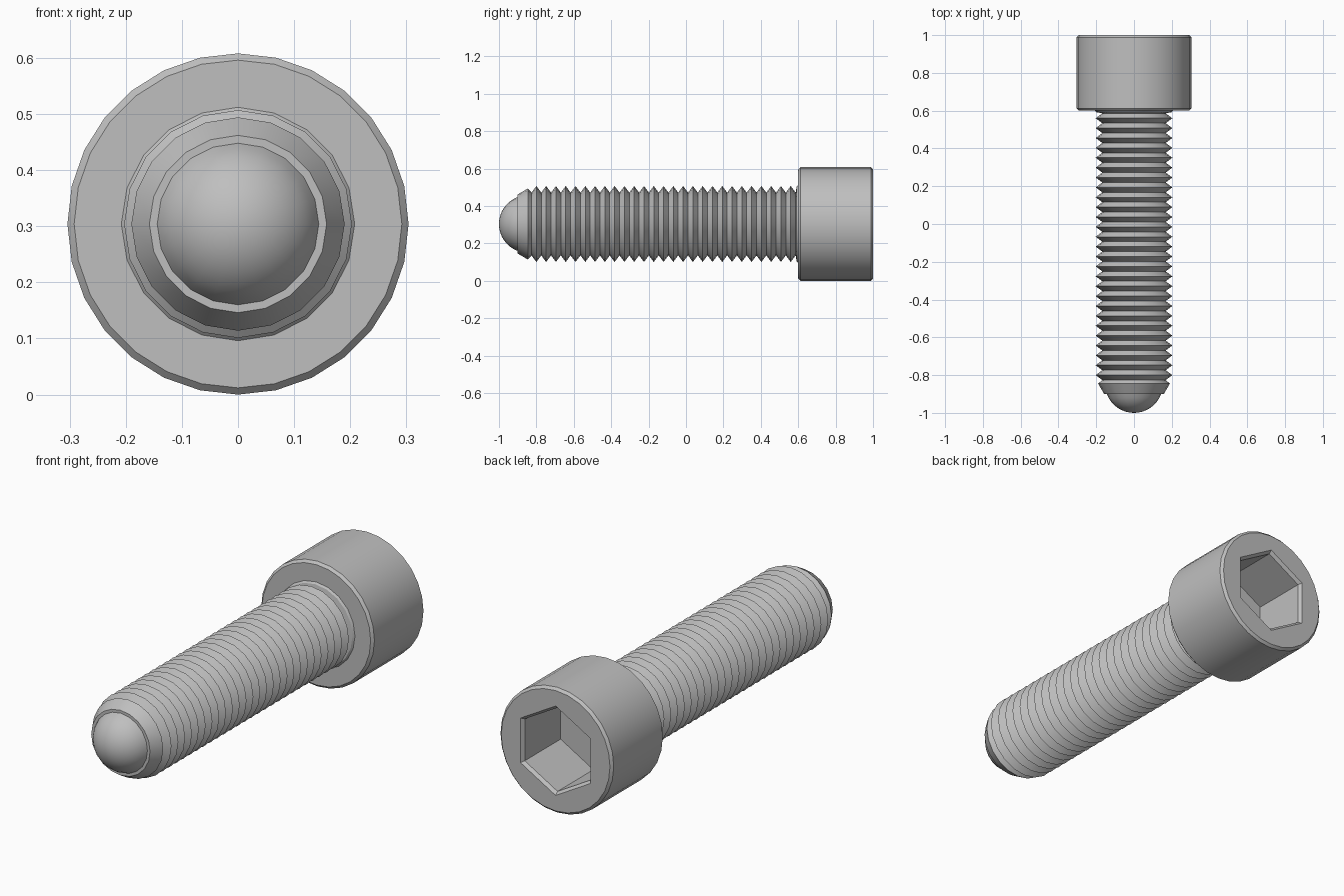
import bpy, bmesh
from math import sin, cos, pi, radians, asin

cube = bpy.data.objects.get("Cube")
if cube:
    bpy.data.objects.remove(cube, do_unlink=True)

AXIS_Z = 0.304

steel = bpy.data.materials.new("grey_steel")
steel.use_nodes = True
grey = (0.52, 0.52, 0.52, 1)
steel.diffuse_color = grey
steel.node_tree.nodes["Principled BSDF"].inputs["Base Color"].default_value = grey


def ring(bm, r, y, sides):
    turn = 2 * pi / sides
    return [bm.verts.new((r * sin(i * turn), y, AXIS_Z + r * cos(i * turn))) for i in range(sides)]


def lathe(bm, profile, sides):
    """Skin (radius, y) rings along the bolt axis and return them."""
    rings = [ring(bm, r, y, sides) for r, y in profile]
    for a, b in zip(rings, rings[1:]):
        for i in range(sides):
            j = (i + 1) % sides
            bm.faces.new((a[i], a[j], b[j], b[i]))
    return rings


def finish(bm, name):
    bmesh.ops.remove_doubles(bm, verts=bm.verts[:], dist=0.0005)
    bmesh.ops.recalc_face_normals(bm, faces=bm.faces[:])
    mesh = bpy.data.meshes.new(name)
    bm.to_mesh(mesh)
    bm.free()
    mesh.materials.append(steel)
    obj = bpy.data.objects.new(name, mesh)
    bpy.context.collection.objects.link(obj)
    bpy.ops.object.select_all(action='DESELECT')
    obj.select_set(True)
    bpy.context.view_layer.objects.active = obj
    bpy.ops.object.shade_smooth_by_angle(angle=radians(30))


# Cylindrical head with small chamfers
bm = bmesh.new()
outer = lathe(bm, [(0.292, 0.6), (0.304, 0.612), (0.304, 0.988), (0.292, 1.0)], 28)
bm.faces.new(outer[0])

# Hexagonal socket with a chamfered mouth and flat floor
socket = lathe(bm, [(0.217, 1.0), (0.203, 0.985), (0.203, 0.71)], 6)
bm.faces.new(socket[-1])

# Flat rim between the socket and the head's edge
rim = []
for loop in (outer[-1], socket[0]):
    rim += [bm.edges.get((a, b)) for a, b in zip(loop, loop[1:] + loop[:1])]
bmesh.ops.triangle_fill(bm, edges=rim, use_beauty=True, normal=(0, 1, 0))
finish(bm, "socket_head")

# Threaded shank: tapered lead-in, V-shaped ridges, fillet under the head
CREST, ROOT, RIDGES = 0.203, 0.168, 27
FIRST, LAST = -0.8, 0.56
pitch = (LAST - FIRST) / (RIDGES - 1)
profile = [(0.158, -0.9), (0.19, -0.845), (ROOT, FIRST - pitch / 2)]
for k in range(RIDGES):
    y = FIRST + k * pitch
    profile += [(CREST, y), (ROOT, y + pitch / 2)]
profile += [(0.2, 0.592), (0.21, 0.602)]
bm = bmesh.new()
shank = lathe(bm, profile, 20)
bm.faces.new(shank[0])
bm.faces.new(shank[-1])
finish(bm, "threaded_shank")

# Rounded nose
BASE, HEIGHT, STEPS = 0.144, 0.1, 8
radius = (BASE ** 2 + HEIGHT ** 2) / (2 * HEIGHT)
sweep = asin(BASE / radius)
bm = bmesh.new()
dome = [(radius * sin(sweep * k / STEPS), -1 + radius * (1 - cos(sweep * k / STEPS)))
        for k in range(STEPS + 1)]
nose = lathe(bm, dome, 20)
bm.faces.new(nose[-1])
finish(bm, "rounded_nose")
